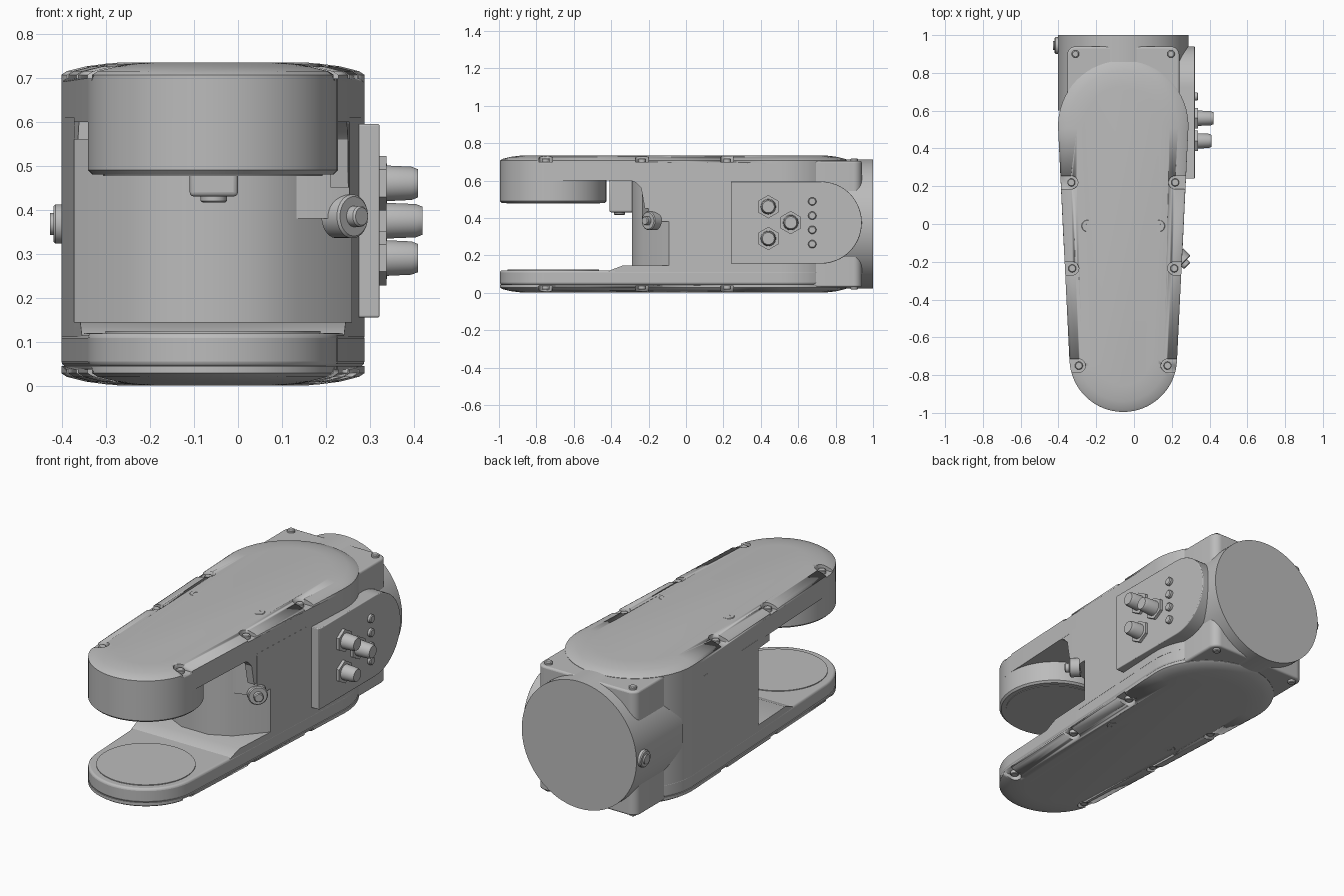
import bpy, bmesh
from math import sin, cos, pi, asin, radians
from mathutils import Vector, Matrix

if "Cube" in bpy.data.objects:
    bpy.data.objects.remove(bpy.data.objects["Cube"])

mat = bpy.data.materials.new("cast_grey")
mat.use_nodes = True
GREY = (0.5, 0.5, 0.5, 1)
mat.diffuse_color = GREY
mat.node_tree.nodes["Principled BSDF"].inputs["Base Color"].default_value = GREY

CX, HEIGHT = -0.057, 0.735
MID = HEIGHT / 2
FRONT_Y, FRONT_R = -0.71, 0.285
BACK_Y, BACK_R = 0.52, 0.345


def loft(name, loops, bevel=0.0, smooth=True):
    """Skin equal-length loops and cap both ends."""
    bm = bmesh.new()
    rings = [[bm.verts.new(p) for p in loop] for loop in loops]
    n = len(rings[0])
    for a, b in zip(rings, rings[1:]):
        for i in range(n):
            j = (i + 1) % n
            bm.faces.new((a[i], a[j], b[j], b[i]))
    bm.faces.new(rings[0][::-1])
    bm.faces.new(rings[-1])
    bmesh.ops.recalc_face_normals(bm, faces=bm.faces)
    mesh = bpy.data.meshes.new(name)
    bm.to_mesh(mesh)
    bm.free()
    mesh.materials.append(mat)
    ob = bpy.data.objects.new(name, mesh)
    bpy.context.collection.objects.link(ob)
    if smooth:
        bpy.ops.object.select_all(action="DESELECT")
        ob.select_set(True)
        bpy.context.view_layer.objects.active = ob
        bpy.ops.object.shade_smooth_by_angle(angle=radians(30))
    if bevel:
        mod = ob.modifiers.new("Bevel", "BEVEL")
        mod.width, mod.segments, mod.limit_method = bevel, 3, "ANGLE"
        mod.angle_limit = radians(40)
    return ob


def prism(name, pts, z0, z1, bevel=0.0):
    return loft(name, [[(x, y, z) for x, y in pts] for z in (z0, z1)], bevel)


def turned(name, start, axis, profile, sides=32):
    """Revolved part: profile holds (distance along axis, radius)."""
    q = Vector(axis).to_track_quat("Z", "Y")
    ring = [2 * pi * (i + 0.5) / sides for i in range(sides)]
    return loft(name, [[Vector(start) + q @ Vector((r * cos(t), r * sin(t), d)) for t in ring]
                       for d, r in profile])


def arc(cx, cy, r, a0, a1, n=32):
    return [(cx + r * cos(a0 + (a1 - a0) * i / n), cy + r * sin(a0 + (a1 - a0) * i / n))
            for i in range(n + 1)]


TILT = asin((BACK_R - FRONT_R) / (BACK_Y - FRONT_Y))


def outline(inset=0.0):
    """Tapered capsule seen from above."""
    return (arc(CX, BACK_Y, BACK_R - inset, -TILT, pi + TILT)
            + arc(CX, FRONT_Y, FRONT_R - inset, pi + TILT, 2 * pi - TILT))


def half_width(y):
    return FRONT_R + (BACK_R - FRONT_R) * (y - FRONT_Y) / (BACK_Y - FRONT_Y) + 0.001


# Arms and the round joint housing under the upper arm
prism("upper_arm", outline(), 0.60, 0.692)
prism("lower_arm", outline(), 0.043, 0.12, 0.012)
turned("joint_housing", (CX, FRONT_Y, 0.61), (0, 0, -1),
       [(0, FRONT_R), (0.12, FRONT_R), (0.13, FRONT_R - 0.01)], 64)
turned("joint_housing_cap", (CX, FRONT_Y, 0.5), (0, 0, -1), [(0, 0.25), (0.023, 0.25)], 64)
turned("lower_joint_pad", (CX, FRONT_Y, 0.1), (0, 0, 1), [(0, 0.245), (0.024, 0.245)], 64)

# Domed covers with screw pockets, top and bottom
screw_rows = [(0.22, 0.275), (-0.235, 0.27), (-0.75, 0.235)]
pockets = [(side, y, off) for y, off in screw_rows for side in (-1, 1)]
for label, base, s in (("top", HEIGHT, 1), ("bottom", 0, -1)):
    layers = [(0.045, 0), (0.028, 0), (0.02, 0.012), (0.009, 0.055), (0.003, 0.10), (0, 0.14)]
    cover = loft(label + "_cover", [[(x, y, base - s * d) for x, y in outline(i)] for d, i in layers])
    for n, (side, y, off) in enumerate(pockets):
        x = CX + side * off
        ends = arc(0, 0, 0.035, pi / 2, 3 * pi / 2, 12) + [(0.2, -0.035), (0.2, 0.035)]
        cutter = prism("pocket_cutter", [(x + side * px, y + py) for px, py in ends],
                       base - s * 0.036, base + s * 0.05)
        cutter.hide_render = True
        cutter.hide_viewport = True
        mod = cover.modifiers.new("Pocket", "BOOLEAN")
        mod.object, mod.operation, mod.solver = cutter, "DIFFERENCE", "EXACT"
        turned(f"{label}_cover_screw_{n}", (x, y, base - s * 0.04), (0, 0, s),
               [(0, 0.021), (0.02, 0.021), (0.023, 0.017)], 20)
    # Small centre fasteners
    for side in (-1, 1):
        turned(label + "_cover_plug", (CX + side * 0.188, -0.01, base - s * 0.02), (0, 0, s),
               [(0, 0.037), (0.013, 0.037), (0.02, 0.03), (0.02, 0.012), (0.012, 0.01)], 24)
    # Flange corner screws
    for side in (-1, 1):
        turned(label + "_flange_screw", (CX + side * 0.253, 0.9, base - s * 0.05), (0, 0, s),
               [(0, 0.02), (0.03, 0.02), (0.034, 0.015)], 20)

# Central body with a faceted front wall
right = [(0.08, -0.29), (0.19, -0.235), (half_width(-0.09), -0.09)]
front = [(CX - x, y) for x, y in reversed(right)] + [(CX + x, y) for x, y in right]
prism("central_body", front + arc(CX, BACK_Y, BACK_R, -TILT, pi + TILT), 0.11, 0.61)
prism("body_shoulder", [(CX, -0.22), (CX + 0.2, -0.235), (CX + half_width(-0.2), -0.2),
                        (CX + half_width(-0.05), -0.05), (CX, -0.05)], 0.38, 0.61)

# Raised step at the foot of the front wall
steps = []
for z, y in ((0.11, -0.42), (0.122, -0.40), (0.145, -0.34)):
    w, v = half_width(y) - 0.002, half_width(-0.09)
    steps.append([(CX - w, y, z), (CX + w, y, z), (CX + v, -0.09, z), (CX - v, -0.09, z)])
loft("foot_step", steps)

# Sloping gusset where the upper arm meets the front wall
gusset = []
for z, y in ((0.61, -0.32), (0.59, -0.27), (0.56, -0.24), (0.45, -0.22)):
    w, v = half_width(y) - 0.002, half_width(-0.09)
    gusset.append([(CX + w - 0.04, y, z), (CX + w, y, z), (CX + v, -0.09, z), (CX + v - 0.05, -0.09, z)])
loft("arm_gusset", gusset)
loft("arm_gusset_left", [[(2 * CX - x, max(y, -0.20), z) for x, y, z in ring] for ring in gusset[:3]])

# Angled lug and pin beside the wall
lug = Vector((0.225, -0.165, 0.385))
turned("lug", lug, (1, -1, 0), [(0, 0.05), (0.05, 0.05), (0.055, 0.045)])
turned("lug_pin", lug, (1, -1, 0), [(0, 0.024), (0.075, 0.024), (0.08, 0.02)])

# Sensor block under the upper arm
prism("sensor_block", [(-0.11, -0.41), (0, -0.41), (0, -0.26), (-0.11, -0.26)], 0.43, 0.61, 0.01)
turned("sensor_button", (-0.055, -0.355, 0.44), (0, 0, -1), [(0, 0.03), (0.02, 0.03), (0.024, 0.025)])

# Rear flange, round output barrel and side plug
corners = []
for sx, cy, a in ((1, 0.895, 0), (-1, 0.895, pi / 2), (-1, 0.6, pi), (1, 0.6, 3 * pi / 2)):
    corners += arc(CX + sx * 0.252, cy, 0.045, a, a + pi / 2, 8)
prism("rear_flange", corners, 0.03, 0.705, 0.01)
turned("output_barrel", (CX, 0.6, MID), (0, 1, 0), [(0, BACK_R), (0.4, BACK_R)], 96)
turned("side_plug", (-0.38, 0.945, MID), (-1, 0, 0), [(0, 0.045), (0.035, 0.045), (0.04, 0.04)])
turned("side_plug_centre", (-0.38, 0.945, MID), (-1, 0, 0), [(0, 0.025), (0.048, 0.025)])

# Connector panel, rounded at the rear
panel = [(0.24, 0.595), (0.24, 0.155)] + arc(0.72, 0.375, 0.22, -pi / 2, pi / 2)
loft("connector_panel", [[(x, y, z) for y, z in panel] for x in (0.24, 0.322)], 0.004)
for n, (y, z, reach) in enumerate(((0.44, 0.46, 0.10), (0.44, 0.29, 0.10), (0.56, 0.375, 0.11))):
    turned(f"connector_nut_{n}", (0.31, y, z), (1, 0, 0), [(0, 0.062), (0.028, 0.062)], 6)
    turned(f"connector_{n}", (0.31, y, z), (1, 0, 0),
           [(0, 0.042), (reach - 0.015, 0.038), (reach, 0.032)])
for n in range(4):
    turned(f"panel_button_{n}", (0.31, 0.675, 0.26 + n * 0.076), (1, 0, 0),
           [(0, 0.022), (0.025, 0.022), (0.029, 0.017)], 20)
